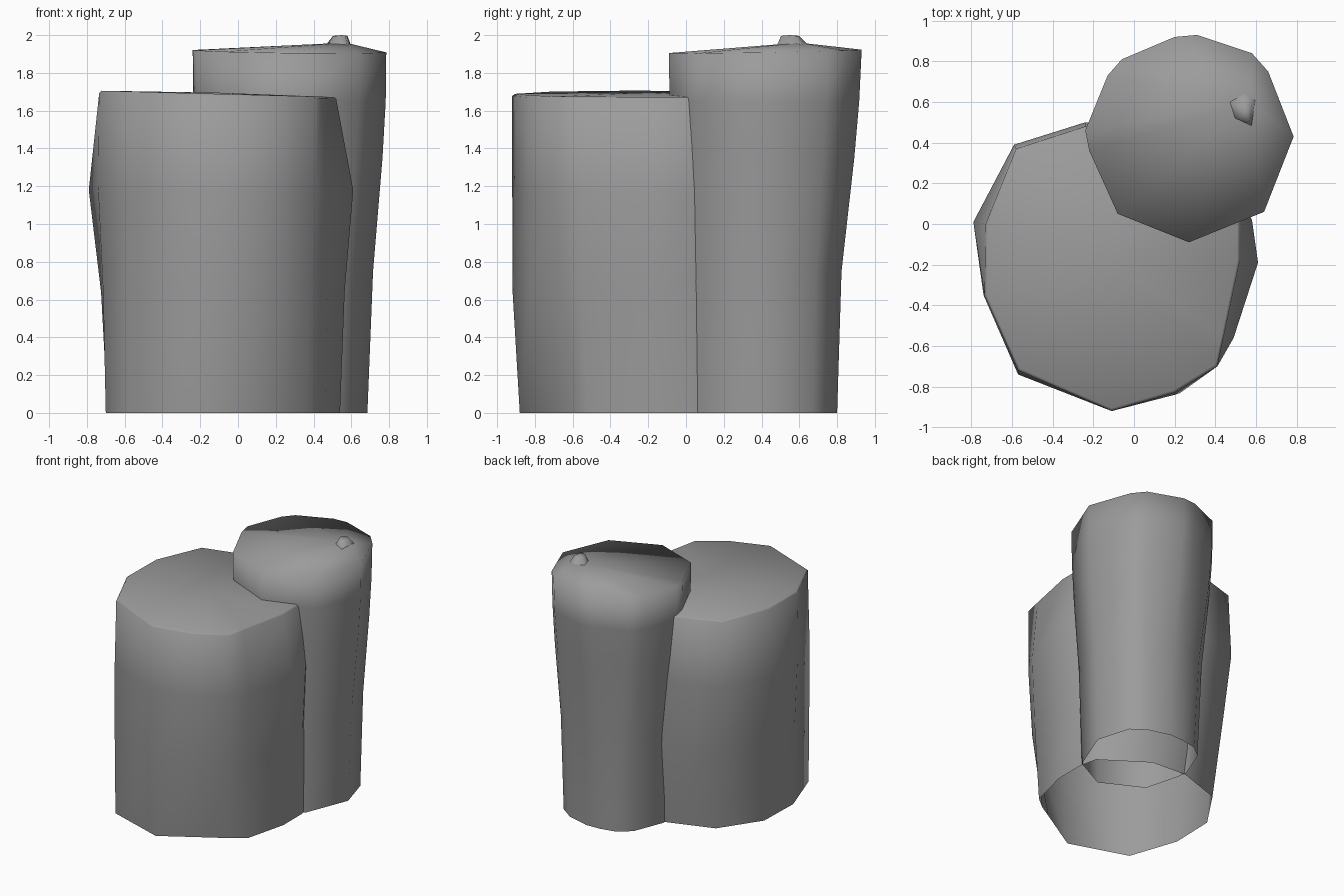
import bpy
import bmesh

if "Cube" in bpy.data.objects:
    bpy.data.objects.remove(bpy.data.objects["Cube"], do_unlink=True)

grey = bpy.data.materials.new("stone_grey")
grey.use_nodes = True
grey.diffuse_color = (0.33, 0.33, 0.33, 1)
grey.node_tree.nodes["Principled BSDF"].inputs["Base Color"].default_value = (0.33, 0.33, 0.33, 1)


def level(outline, height):
    """Lift a flat outline to a fixed height."""
    return [(x, y, height) for x, y in outline]


def blend(start, end, x_amount, y_amount):
    """Mix two outlines point by point, separately across and along."""
    return [(ax + (bx - ax) * x_amount, ay + (by - ay) * y_amount)
            for (ax, ay), (bx, by) in zip(start, end)]


def shrink(outline, centre, amount):
    """Pull an outline towards a centre point."""
    return blend(outline, [centre] * len(outline), amount, amount)


def loft(name, rings, apex):
    """Skin a stack of rings, open below and closed by a fan at the apex."""
    bm = bmesh.new()
    loops = [[bm.verts.new(point) for point in ring] for ring in rings]
    peak = bm.verts.new(apex)
    count = len(rings[0])
    for i in range(count):
        j = (i + 1) % count
        for lower, upper in zip(loops, loops[1:]):
            bm.faces.new((lower[i], lower[j], upper[j], upper[i]))
        bm.faces.new((loops[-1][i], loops[-1][j], peak))
    for face in bm.faces:
        face.smooth = True
    mesh = bpy.data.meshes.new(name)
    bm.to_mesh(mesh)
    bm.free()
    mesh.materials.append(grey)
    bpy.context.collection.objects.link(bpy.data.objects.new(name, mesh))


# Wide, shorter column with a bulge above the middle and a softened rim
wide_base = [
    (0.54, -0.2), (0.54, 0.04), (0.51, 0.18), (0.17, 0.41), (-0.12, 0.43),
    (-0.48, 0.31), (-0.69, 0), (-0.7, -0.35), (-0.57, -0.73),
    (-0.11, -0.88), (0.24, -0.67), (0.36, -0.6), (0.46, -0.52),
]
wide_bulge = [
    (0.61, -0.19), (0.58, 0.02), (0.43, 0.32), (0.12, 0.47), (-0.24, 0.5),
    (-0.59, 0.39), (-0.79, 0.01), (-0.74, -0.35), (-0.57, -0.74),
    (-0.11, -0.92), (0.2, -0.84), (0.41, -0.7), (0.49, -0.56),
]
wide_rim = [
    (0.52, -0.18), (0.52, 0.04), (0.4, 0.3), (0.12, 0.45), (-0.24, 0.48),
    (-0.58, 0.37), (-0.73, 0), (-0.735, -0.35), (-0.57, -0.72),
    (-0.11, -0.92), (0.2, -0.83), (0.41, -0.7), (0.44, -0.56),
]
wide_inset = shrink(wide_rim, (-0.1, -0.2), 0.02)
loft("wide_column", [
    level(wide_base, 0),
    level(blend(wide_base, wide_bulge, 0.35, 0.95), 0.64),
    level(wide_bulge, 1.18),
    [(x, y, 1.675 - 0.025 * x) for x, y in wide_rim],
    [(x, y, 1.686 - 0.027 * x) for x, y in wide_inset],
], (-0.1, -0.2, 1.695))

# Tall, narrower column flaring towards its top
tall_base = [
    (0.685, 0.41), (0.61, 0.67), (0.5, 0.75), (0.32, 0.8), (0.2, 0.795),
    (0.08, 0.77), (-0.02, 0.69), (-0.115, 0.45), (-0.1, 0.36),
    (-0.03, 0.1), (0.29, -0.065), (0.55, 0.07),
]
tall_rim = [
    (0.785, 0.43), (0.66, 0.75), (0.58, 0.84), (0.31, 0.93), (0.2, 0.92),
    (-0.06, 0.81), (-0.13, 0.73), (-0.24, 0.46), (-0.22, 0.36),
    (-0.08, 0.05), (0.27, -0.09), (0.64, 0.06),
]
loft("tall_column", [
    level(tall_base, 0),
    level(blend(tall_base, tall_rim, 0.3, 0.18), 0.75),
    level(blend(tall_base, tall_rim, 0.8, 0.7), 1.35),
    level(blend(tall_base, tall_rim, 0.97, 0.9), 1.65),
    [(x, y, 1.91 - 0.012 * x + 0.018 * y) for x, y in tall_rim],
], (0.57, 0.6, 1.96))

# Small irregular nub near the edge of the tall top
nub_base = [
    (0.6, 0.62), (0.54, 0.655), (0.46, 0.61), (0.49, 0.52), (0.58, 0.48),
]
loft("top_nub", [
    level(nub_base, 1.94),
    level(shrink(nub_base, (0.555, 0.53), 0.45), 1.996),
], (0.55, 0.55, 2))
